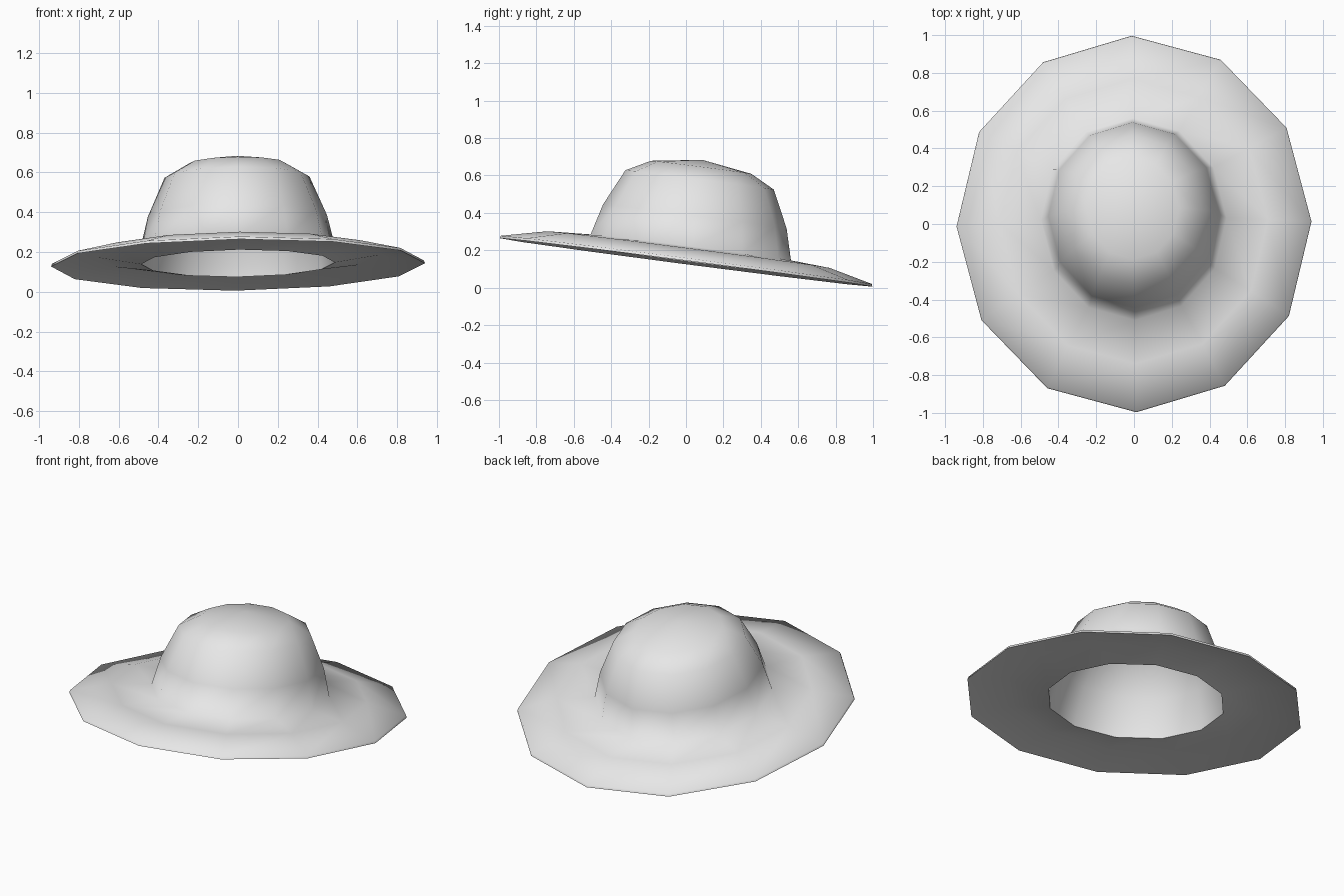
import bpy
import bmesh
from math import sin, cos, pi, radians
from mathutils import Matrix

cube = bpy.data.objects.get("Cube")
if cube:
    bpy.data.objects.remove(cube, do_unlink=True)

SIDES = 12

felt = bpy.data.materials.new("light_grey_felt")
felt.use_nodes = True
colour = (0.8, 0.8, 0.8, 1)
felt.diffuse_color = colour
felt.node_tree.nodes["Principled BSDF"].inputs["Base Color"].default_value = colour

# Hat tilts down at the back, with a very slight roll and twist
TILT = (Matrix.Translation((0, 0, 0.135))
        @ Matrix.Rotation(radians(-0.6), 4, 'Y')
        @ Matrix.Rotation(radians(-7.4), 4, 'X')
        @ Matrix.Rotation(radians(0.8), 4, 'Z'))


def revolve(name, profile):
    """Turn (radius, height, width factor, y shift) points into an oval shell."""
    bm = bmesh.new()
    rings = []
    for r, h, wide, shift in profile:
        if r == 0:
            rings.append([bm.verts.new((0, shift, h))] * SIDES)
        else:
            rings.append([bm.verts.new((r * wide * cos(a), r * sin(a) + shift, h))
                          for a in (2 * pi * i / SIDES for i in range(SIDES))])
    for low, high in zip(rings, rings[1:]):
        for i in range(SIDES):
            j = (i + 1) % SIDES
            corners = [low[i], low[j], high[j], high[i]]
            bm.faces.new(list(dict.fromkeys(corners)))
    bmesh.ops.recalc_face_normals(bm, faces=bm.faces)
    bm.transform(TILT)
    mesh = bpy.data.meshes.new(name)
    bm.to_mesh(mesh)
    bm.free()
    mesh.materials.append(felt)
    obj = bpy.data.objects.new(name, mesh)
    bpy.context.collection.objects.link(obj)
    bpy.ops.object.select_all(action='DESELECT')
    obj.select_set(True)
    bpy.context.view_layer.objects.active = obj
    bpy.ops.object.shade_smooth_by_angle(angle=radians(85))
    return obj


# Crown outline from its base to the domed top
crown = [(0.54, 0.083), (0.495, 0.25), (0.40, 0.447), (0.27, 0.515), (0, 0.555)]
outer = [(r, h, 0.91, 0.015) for r, h in crown]
lining = [(max(r - 0.012, 0), h - 0.012, 0.91, 0.015) for r, h in reversed(crown)]

# Brim: hollow underside, thin edge, gently domed upper face
brim = [(0.535, 0.01, 0.91, 0.015),
        (0.76, 0.045, 0.935, 0.005),
        (1.005, 0.0, 0.935, 0),
        (1.0, 0.014, 0.935, 0),
        (0.76, 0.07, 0.935, 0.005)]

# One closed shell: lining, opening, brim, crown
revolve("hat", lining + brim + outer)
